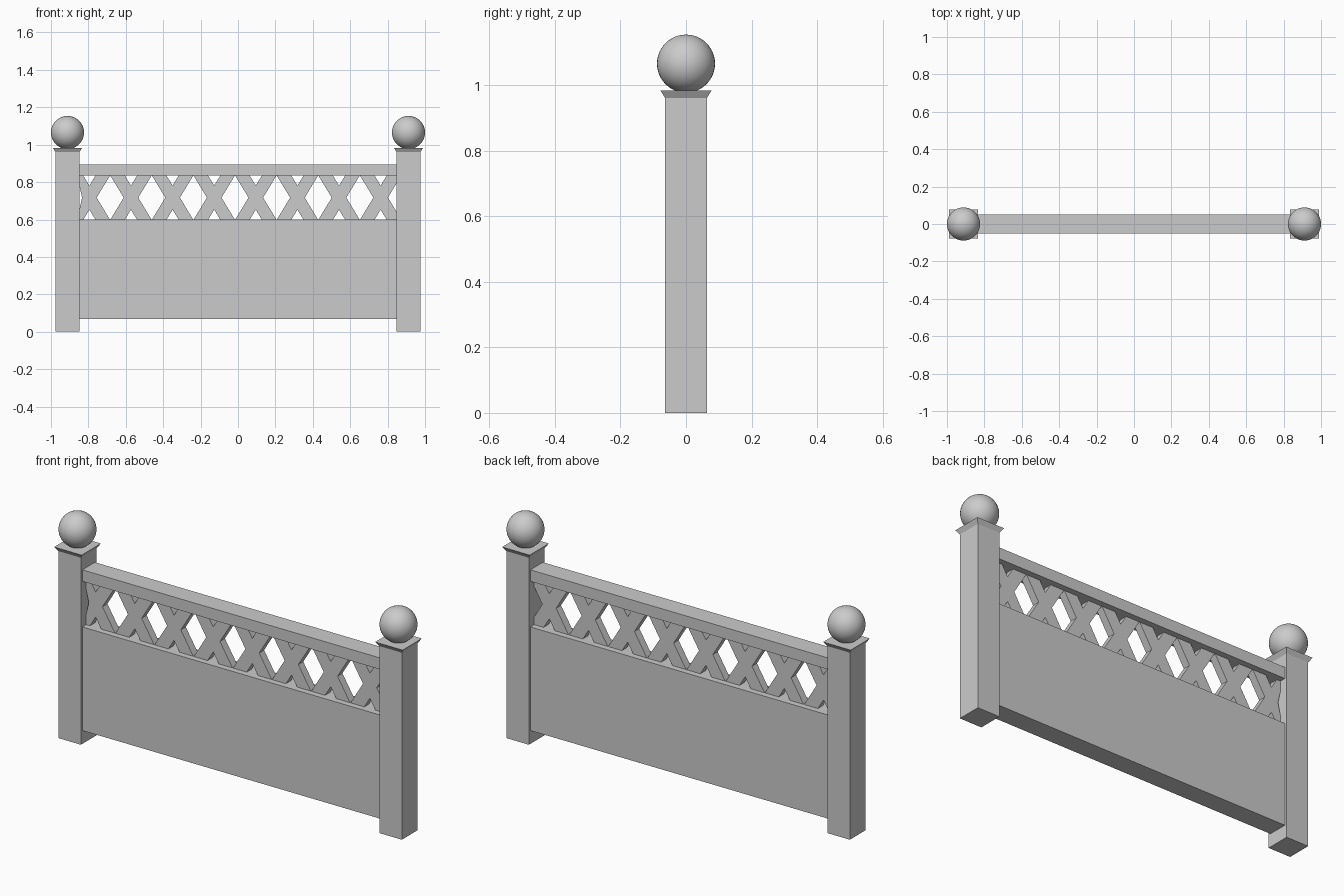
import bpy, bmesh

if "Cube" in bpy.data.objects:
    bpy.data.objects.remove(bpy.data.objects["Cube"])

POST_X = 0.9115


def mesh_object(name, bm):
    bmesh.ops.recalc_face_normals(bm, faces=bm.faces)
    me = bpy.data.meshes.new(name)
    bm.to_mesh(me)
    bm.free()
    ob = bpy.data.objects.new(name, me)
    bpy.context.collection.objects.link(ob)
    return ob


def block(name, x, half_x, half_y, z0, z1, flare=0.0):
    """Box from z0 to z1; flare widens the top edge."""
    bm = bmesh.new()
    bmesh.ops.create_cube(bm, size=2)
    for v in bm.verts:
        top = v.co.z > 0
        f = flare if top else 0.0
        v.co = (x + v.co.x * (half_x + f), v.co.y * (half_y + f), z1 if top else z0)
    return mesh_object(name, bm)


# Posts with flared caps and ball finials
for side, label in ((-1, "left"), (1, "right")):
    x = side * POST_X
    block(label + "_post", x, 0.0635, 0.0635, 0.0, 0.96)
    block(label + "_post_cap", x, 0.0635, 0.0635, 0.96, 0.983, flare=0.0145)
    bm = bmesh.new()
    bmesh.ops.create_uvsphere(bm, u_segments=40, v_segments=24, radius=0.0885)
    bmesh.ops.translate(bm, verts=bm.verts, vec=(x, 0, 1.065))
    for f in bm.faces:
        f.smooth = True
    mesh_object(label + "_ball_finial", bm)

# Solid lower panel and top rail
block("lower_panel", 0, 0.848, 0.051, 0.068, 0.60)
block("top_rail", 0, 0.848, 0.051, 0.834, 0.893)

# Lattice: a row of crossed slats between panel and rail
MID, HALF, SLOPE, W, PITCH, T = 0.717, 0.117, 1.65, 0.039, 0.2225, 0.02
d = HALF / SLOPE
quarter = [(W, 0), (d + W, HALF), (d - W, HALF), (0, W * SLOPE)]
profile = quarter + [(-x, z) for x, z in quarter[2:0:-1]]
profile += [(-W, 0)] + [(-x, -z) for x, z in quarter[1:]] + [(x, -z) for x, z in quarter[2:0:-1]]
bm = bmesh.new()
for k in range(8):
    cx = -0.016 + (k - 3.5) * PITCH
    face = bm.faces.new([bm.verts.new((max(cx + x, -0.86), -T, MID + z)) for x, z in profile])
    ext = bmesh.ops.extrude_face_region(bm, geom=[face], use_keep_orig=True)
    moved = [g for g in ext["geom"] if isinstance(g, bmesh.types.BMVert)]
    bmesh.ops.translate(bm, verts=moved, vec=(0, 2 * T, 0))
mesh_object("lattice", bm)
